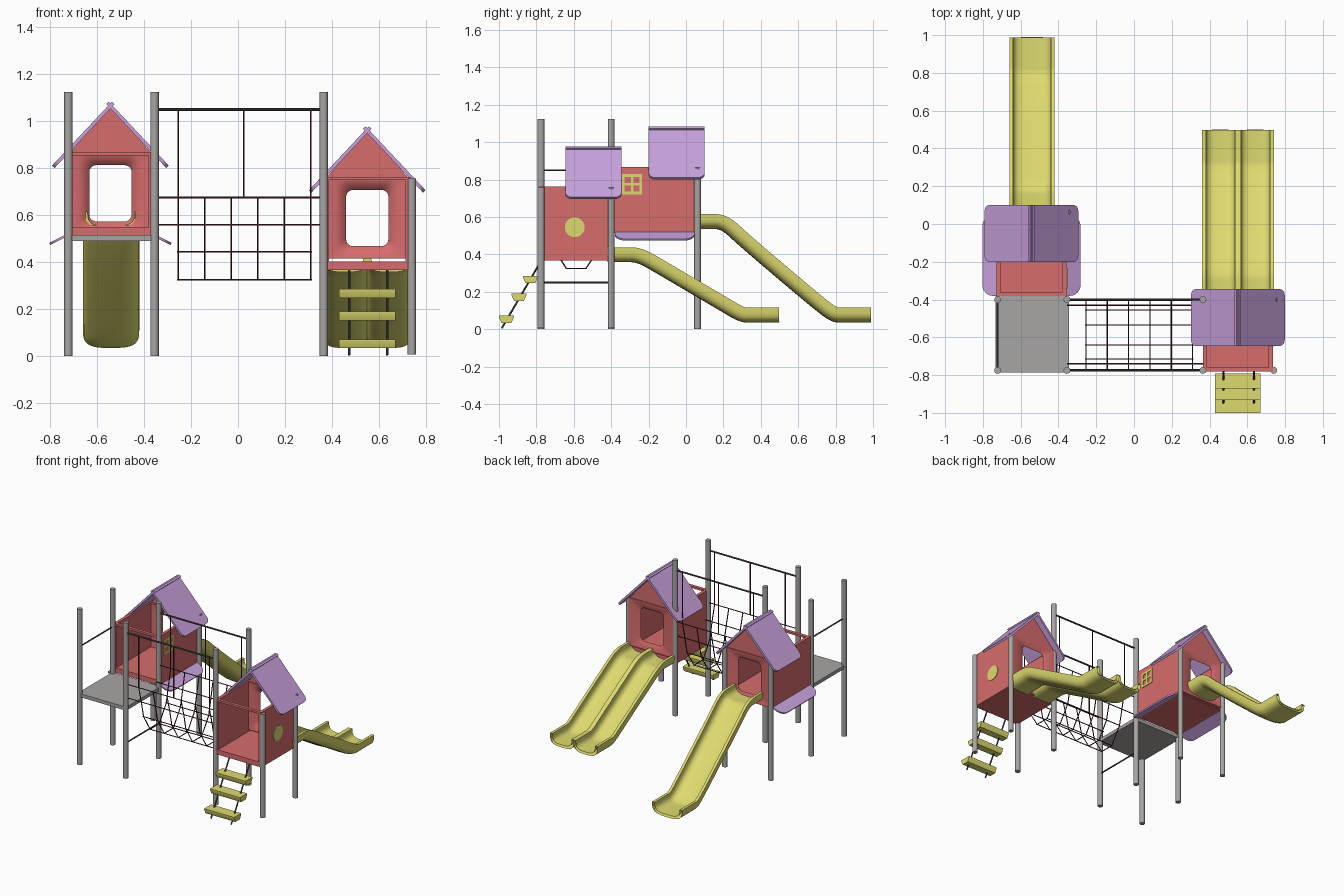
import bpy, bmesh, math
from mathutils import Vector

if "Cube" in bpy.data.objects:
    bpy.data.objects.remove(bpy.data.objects["Cube"])


def material(name, rgb):
    m = bpy.data.materials.new(name)
    m.use_nodes = True
    m.diffuse_color = (*rgb, 1)
    m.node_tree.nodes["Principled BSDF"].inputs["Base Color"].default_value = (*rgb, 1)
    return m


RED = material("coral red", (0.68, 0.15, 0.15))
LILAC = material("lilac", (0.58, 0.36, 0.72))
YELLOW = material("soft yellow", (0.73, 0.70, 0.16))
GREY = material("post grey", (0.39, 0.38, 0.37))
STEEL = material("dark steel", (0.07, 0.07, 0.075))
ROPE = material("dark red rope", (0.10, 0.02, 0.025))


def finish(name, bm, mat):
    bmesh.ops.recalc_face_normals(bm, faces=bm.faces)
    me = bpy.data.meshes.new(name)
    bm.to_mesh(me)
    bm.free()
    me.materials.append(mat)
    me.shade_smooth()
    me.set_sharp_from_angle(angle=math.radians(35))
    ob = bpy.data.objects.new(name, me)
    bpy.context.collection.objects.link(ob)
    return ob


def loft(name, rings, mat, cyclic=False):
    """Skin a list of equal closed rings, capped unless the rings form a loop."""
    bm = bmesh.new()
    vs = [[bm.verts.new(p) for p in r] for r in rings]
    n = len(vs[0])
    pairs = list(zip(vs, vs[1:])) + ([(vs[-1], vs[0])] if cyclic else [])
    for a, b in pairs:
        for i in range(n):
            j = (i + 1) % n
            bm.faces.new((a[i], a[j], b[j], b[i]))
    if not cyclic:
        bm.faces.new(vs[0])
        bm.faces.new(vs[-1])
    return finish(name, bm, mat)


def box(name, x, y, z, mat):
    ring = lambda h: [(x[0], y[0], h), (x[1], y[0], h), (x[1], y[1], h), (x[0], y[1], h)]
    return loft(name, [ring(z[0]), ring(z[1])], mat)


def rods(name, segments, r, mat, sides=8):
    bm = bmesh.new()
    for a, b in segments:
        a, b = Vector(a), Vector(b)
        m = (b - a).to_track_quat("Z", "Y").to_matrix().to_4x4()
        m.translation = (a + b) / 2
        bmesh.ops.create_cone(bm, cap_ends=True, segments=sides, radius1=r, radius2=r,
                              depth=(b - a).length, matrix=m)
    return finish(name, bm, mat)


def plate(name, inner, outer, y, t, r, mat):
    """Sloping board from inner (x, z) to outer (x, z), outer corners rounded."""
    a, b = Vector((inner[0], 0, inner[1])), Vector((outer[0], 0, outer[1]))
    d, width = (b - a).normalized(), (b - a).length
    nrm = Vector((-d.z, 0, d.x)) * t / 2
    outline = [(0, y[1]), (0, y[0])]
    for k in range(7):
        q = k / 6 * math.pi / 2
        outline.append((width - r + r * math.sin(q), y[0] + r - r * math.cos(q)))
    for k in range(7):
        q = k / 6 * math.pi / 2
        outline.append((width - r + r * math.cos(q), y[1] - r + r * math.sin(q)))
    pts = [a + d * s + Vector((0, w, 0)) for s, w in outline]
    return loft(name, [[p - nrm for p in pts], [p + nrm for p in pts]], mat)


def rounded(cx, cz, hx, hz, r, y):
    """Rounded rectangle ring standing in the plane of a wall."""
    pts = []
    for k, (sx, sz) in enumerate([(1, 1), (-1, 1), (-1, -1), (1, -1)]):
        for i in range(6):
            q = (k + i / 5) * math.pi / 2
            pts.append((cx + sx * (hx - r) + r * math.cos(q), y,
                        cz + sz * (hz - r) + r * math.sin(q)))
    return pts


def slide(name, cx, half, path):
    """Sweep a thick rounded channel along a path of (y, z) points."""
    for _ in range(3):
        new = [path[0]]
        for (a, b), (c, d) in zip(path, path[1:]):
            new += [(a * .75 + c * .25, b * .75 + d * .25), (a * .25 + c * .75, b * .25 + d * .75)]
        path = new + [path[-1]]
    depth, n = 0.08, 16
    arc = lambda w, floor: [(w * math.copysign(abs(math.cos(q)) ** .6, math.cos(q)),
                             depth - (depth - floor) * math.sin(q) ** .6)
                            for q in (math.pi * max(i, 0) / n for i in range(n))] + [(-w, depth)]
    profile = arc(half, 0) + arc(half - 0.02, 0.018)[::-1]
    rings = []
    for i, (y, z) in enumerate(path):
        a, b = path[max(i - 1, 0)], path[min(i + 1, len(path) - 1)]
        t = Vector((b[0] - a[0], b[1] - a[1])).normalized()
        up = Vector((-t.y, t.x))
        if i == len(path) - 1:
            up = Vector((-0.5, 1))
        rings.append([(cx + u, y + up.x * v, z + up.y * v) for u, v in profile])
    return loft(name, rings, YELLOW)


def house(side, cx, y0, y1, zb, zt, roof_y):
    """Open-fronted cabin with a flared doorway, gable and two roof boards."""
    h, w = 0.185, 0.022
    for s, label in ((-1, "right"), (1, "left")):
        xs = sorted((cx + s * h, cx + s * (h - w)))
        box(f"{side}_house_{label}_wall", xs, (y0, y1), (zb, zt), RED)
        plate(f"{side}_house_{label}_roof", (cx - s * 0.012, zt + 0.21),
              (cx + s * 0.243, zt - 0.062), roof_y, 0.015, 0.035, LILAC)
    box(f"{side}_house_floor", (cx - h, cx + h), (y0, y1), (zb - 0.005, zb + 0.03), RED)
    box(f"{side}_house_front_beam", (cx - h, cx + h), (y0, y0 + w), (zt - 0.014, zt), RED)
    zc = zt - 0.175
    hole = lambda grow, y: rounded(cx, zc, 0.09 + grow, 0.12 + grow, 0.03 + grow / 3, y)
    loft(f"{side}_house_doorway_wall",
         [rounded(cx, zc, 0.18, 0.172, 0.004, y1 - 0.03), hole(0.045, y1 - 0.03),
          hole(0.018, y1 - 0.017), hole(0, y1 + 0.005), hole(0.018, y1 + 0.017),
          rounded(cx, zc, 0.18, 0.172, 0.004, y1 + 0.02)], RED, cyclic=True)
    tri = lambda y: [(cx - 0.175, y, zt - 0.005), (cx + 0.175, y, zt - 0.005), (cx, y, zt + 0.198)]
    loft(f"{side}_house_gable", [tri(y1 - 0.015), tri(y1 + 0.015)], RED)


FRONT, MID, BACK = -0.775, -0.4, 0.062
XA, XB, XC, XD = -0.722, -0.355, 0.365, 0.74

# Posts
tall = [(x, y) for x in (XA, XB, XC) for y in (FRONT, MID)]
rods("tall_posts", [((x, y, 0), (x, y, 1.125)) for x, y in tall], 0.018, GREY, 20)
rods("high_house_back_posts", [((x, BACK, 0), (x, BACK, 0.865)) for x in (XA, XB)], 0.018, GREY, 20)
rods("low_house_short_posts", [((XD, y, 0.008), (XD, y, 0.757)) for y in (FRONT, MID)], 0.018, GREY, 20)

# Houses and platform
house("high", -0.543, -0.385, 0.045, 0.52, 0.868, (-0.2, 0.1))
house("low", 0.55, -0.782, -0.405, 0.372, 0.763, (-0.645, -0.345))
box("platform", (-0.732, -0.345), (-0.785, -0.39), (0.49, 0.515), GREY)
for s, label in ((-1, "right"), (1, "left")):
    plate(f"{label}_side_flap", (-0.543 + s * 0.18, 0.517), (-0.543 + s * 0.258, 0.478),
          (-0.38, 0.045), 0.01, 0.06, LILAC)

# Round panel and cross window on the outer walls
rods("round_panel", [((0.73, -0.595, 0.545), (0.739, -0.595, 0.545))], 0.053, YELLOW, 32)
for i, o in enumerate((-0.047, 0, 0.047)):
    xs = (-0.361, -0.353)
    box(f"window_upright_{i}", xs, (-0.288 + o - 0.007, -0.288 + o + 0.007), (0.721, 0.829), YELLOW)
    box(f"window_crossbar_{i}", xs, (-0.342, -0.234), (0.775 + o - 0.007, 0.775 + o + 0.007), YELLOW)

# Slides
slide("high_slide", -0.54, 0.12, [(0.03, 0.535), (0.13, 0.535), (0.19, 0.535), (0.29, 0.44),
                                  (0.68, 0.11), (0.78, 0.035), (0.86, 0.035), (0.99, 0.035)])
low_path = [(-0.42, 0.358), (-0.33, 0.358), (-0.26, 0.358), (-0.16, 0.30),
            (0.18, 0.10), (0.29, 0.035), (0.37, 0.035), (0.5, 0.035)]
for cx, label in ((0.457, "right"), (0.643, "left")):
    slide(f"low_slide_{label}", cx, 0.097, low_path)

# Step ladder
for i, (y, z) in enumerate([(-0.96, 0.072), (-0.893, 0.19), (-0.832, 0.285)]):
    ring = lambda x: [(x, y - 0.04, z), (x, y - 0.04, z - 0.008), (x, y - 0.026, z - 0.038),
                      (x, y + 0.026, z - 0.038), (x, y + 0.04, z - 0.008), (x, y + 0.04, z)]
    loft(f"ladder_step_{i}", [ring(0.43), ring(0.67)], YELLOW)
rods("ladder_rails", [((x, -0.985, 0.005), (x, -0.775, 0.365)) for x in (0.473, 0.635)], 0.005, STEEL)

# Steel bars between posts
rods("bridge_top_bars", [((XB, y, 1.05), (XC, y, 1.05)) for y in (FRONT, MID)], 0.006, STEEL)
rods("guard_bars", [((XA, FRONT, 0.85), (XA, MID, 0.85)), ((XB, FRONT, 0.25), (XB, MID, 0.25))],
     0.005, STEEL)

# Rope net bridge
section = [(FRONT + 0.005, 0.675), (-0.74, 0.56), (-0.715, 0.445), (-0.64, 0.325),
           (-0.535, 0.325), (-0.455, 0.445), (-0.43, 0.56), (MID - 0.005, 0.675)]
net = []
for i in range(6):
    x = -0.255 + i * 0.113
    net += [((x, *a), (x, *b)) for a, b in zip(section, section[1:])]
for y, z in section:
    ends = (XB, XC) if z > 0.5 else (-0.26, 0.315)
    net.append(((ends[0], y, z), (ends[1], y, z)))
for x in (-0.255, 0.025, 0.31):
    net += [((x, y, 0.675), (x, y, 1.05)) for y in (FRONT + 0.005, MID - 0.005)]
rods("rope_net", net, 0.0035, ROPE, 6)
